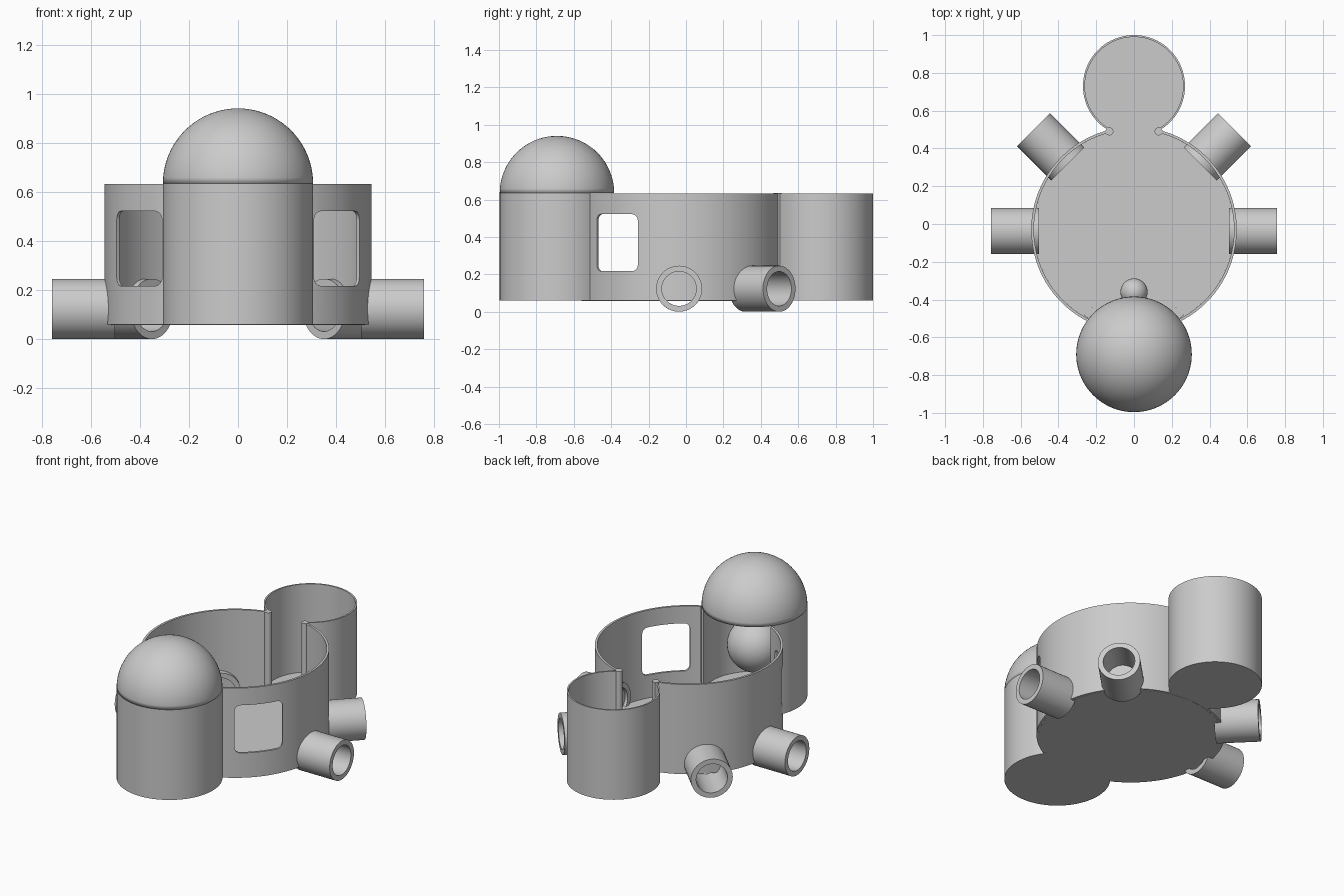
import bpy, bmesh, math
from mathutils import Matrix, Vector

if "Cube" in bpy.data.objects:
    bpy.data.objects.remove(bpy.data.objects["Cube"])

Z0, Z1 = 0.06, 0.632          # bottom and top of the walls
HALL, DEN, BAY = (0, -0.03), (0, -0.69), (0, 0.73)   # centres of the three rounds


def finish(name, bm, matrix=Matrix()):
    bmesh.ops.recalc_face_normals(bm, faces=bm.faces)
    mesh = bpy.data.meshes.new(name)
    bm.to_mesh(mesh)
    bm.free()
    obj = bpy.data.objects.new(name, mesh)
    bpy.context.collection.objects.link(obj)
    obj.matrix_world = matrix
    return obj


def arc_wall(name, r_in, r_out, z0, z1, a0=0, a1=360, step=4, matrix=Matrix()):
    """Curved wall of given thickness; a full turn gives a tube."""
    bm = bmesh.new()
    closed = a1 - a0 >= 360
    n = max(3, math.ceil((a1 - a0) / step))
    rings = []
    for i in range(n if closed else n + 1):
        a = math.radians(a0 + (a1 - a0) * i / n)
        rings.append([bm.verts.new((r * math.cos(a), r * math.sin(a), z))
                      for r, z in ((r_in, z0), (r_out, z0), (r_out, z1), (r_in, z1))])
    for i in range(n):
        p, q = rings[i], rings[(i + 1) % len(rings)]
        for k in range(4):
            bm.faces.new((p[k], p[(k + 1) % 4], q[(k + 1) % 4], q[k]))
    if not closed:
        bm.faces.new(rings[0])
        bm.faces.new(rings[-1])
    return finish(name, bm, matrix)


def at(c, z=0):
    return Matrix.Translation((c[0], c[1], z))


def cylinder(name, c, r, z0, z1, seg=72):
    bm = bmesh.new()
    bmesh.ops.create_cone(bm, cap_ends=True, segments=seg, radius1=r, radius2=r, depth=z1 - z0)
    return finish(name, bm, at(c, (z0 + z1) / 2))


def ball(name, pos, r):
    bm = bmesh.new()
    bmesh.ops.create_uvsphere(bm, u_segments=40, v_segments=24, radius=r)
    return finish(name, bm, Matrix.Translation(pos))


def window_cutter(w, h, r, angle):
    """Rounded block pointing outward from the hall centre."""
    bm = bmesh.new()
    vs = []
    for k, (sx, sz) in enumerate(((1, 1), (-1, 1), (-1, -1), (1, -1))):
        for j in range(6):
            a = math.radians(90 * k + 18 * j)
            vs.append(bm.verts.new((0.3, sx * (w / 2 - r) + r * math.cos(a),
                                    sz * (h / 2 - r) + r * math.sin(a))))
    face = bm.faces.new(vs)
    ext = bmesh.ops.extrude_face_region(bm, geom=[face])
    bmesh.ops.translate(bm, vec=(0.5, 0, 0),
                        verts=[v for v in ext["geom"] if isinstance(v, bmesh.types.BMVert)])
    return finish("window_cutter", bm, at(HALL, 0.37) @ Matrix.Rotation(math.radians(angle), 4, 'Z'))


# Floors of the three rounds
cylinder("hall_floor", HALL, 0.53, Z0 - 0.001, Z0 + 0.012, 96)
cylinder("den_floor", DEN, 0.303, Z0, Z0 + 0.014)
cylinder("bay_floor", BAY, 0.268, Z0, Z0 + 0.011)

# Hall walls, one each side, each with a rounded window
for side, a0, a1, win in (("right", -62.5, 76, -40), ("left", 104, 242.5, 220)):
    wall = arc_wall("hall_wall_" + side, 0.53, 0.544, Z0, Z1, a0, a1, 3, at(HALL))
    cutter = window_cutter(0.287, 0.305, 0.035, win)
    mod = wall.modifiers.new("window", 'BOOLEAN')
    mod.operation, mod.solver, mod.object = 'DIFFERENCE', 'EXACT', cutter
    bpy.context.view_layer.objects.active = wall
    bpy.ops.object.modifier_apply(modifier=mod.name)
    bpy.data.objects.remove(cutter)

# Open-topped bay at the back with door posts
arc_wall("bay_wall", 0.26, 0.27, Z0, Z1, -61, 241, 4, at(BAY))
for side, s in (("right", 1), ("left", -1)):
    cylinder("door_post_" + side, (0.13 * s, 0.49), 0.021, Z0, Z1 + 0.003, 20)

# Domed den at the front, open toward the hall below the dome
arc_wall("den_wall", 0.295, 0.306, Z0, 0.635, 144, 396, 4, at(DEN))
bm = bmesh.new()
bmesh.ops.create_uvsphere(bm, u_segments=72, v_segments=40, radius=0.306)
bmesh.ops.delete(bm, geom=[v for v in bm.verts if v.co.z < -0.001], context='VERTS')
dome = finish("den_dome", bm, at(DEN, 0.635))
shell = dome.modifiers.new("shell", 'SOLIDIFY')
shell.thickness, shell.offset = 0.011, -1

# Threshold step, ball on the step and large ball inside the den
arc_wall("threshold_inner", 0.30, 0.335, Z0, 0.085, 38, 142, 3, at(DEN))
arc_wall("threshold_outer", 0.335, 0.355, Z0, 0.078, 39, 141, 3, at(DEN))
ball("threshold_ball", (0, -0.36, 0.135), 0.072)
ball("den_ball", (0, -0.70, 0.38), 0.165)

# Four side pipes passing through the wall near the floor
for s, side in ((1, "right"), (-1, "left")):
    for name, pos, direction in (("side_pipe_", (0.63, -0.037), (1, 0, 0)),
                                 ("rear_pipe_", (0.441, 0.408), (1, 1, 0))):
        aim = Vector((direction[0] * s, direction[1], 0)).to_track_quat('Z', 'Y').to_matrix().to_4x4()
        place = at((pos[0] * s, pos[1]), 0.124) @ aim
        arc_wall(name + side, 0.092, 0.123, -0.128, 0.128, 0, 360, 8, place)

# Smooth shading with crisp edges
for obj in bpy.context.collection.objects:
    obj.select_set(True)
    bpy.context.view_layer.objects.active = obj
bpy.ops.object.shade_smooth_by_angle(angle=math.radians(30))
